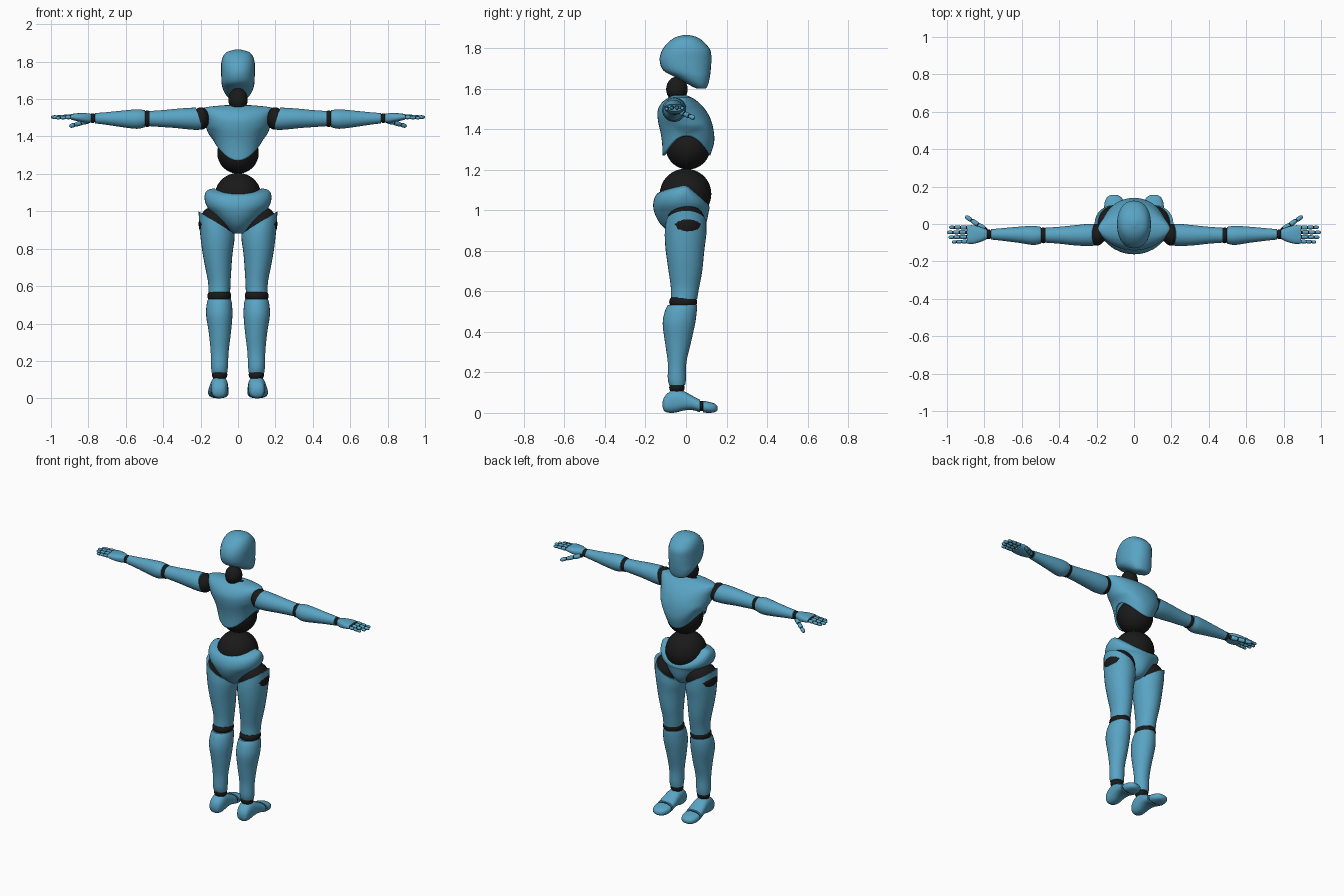
import bpy, bmesh
from math import sin, cos, pi, radians, copysign
from mathutils import Vector, Matrix


def material(name, rgb):
    m = bpy.data.materials.new(name)
    m.diffuse_color = (*rgb, 1)
    return m


BLUE = material("blue_shell", (0.10, 0.37, 0.55))
BLACK = material("black_joint", (0.01, 0.01, 0.01))


def clamp(v):
    return max(0.0, min(1.0, v))


def finish(name, bm, mat, mirror=False):
    bmesh.ops.recalc_face_normals(bm, faces=bm.faces)
    me = bpy.data.meshes.new(name)
    bm.to_mesh(me)
    bm.free()
    me.materials.append(mat)
    me.shade_smooth()
    me.set_sharp_from_angle(angle=radians(45))
    ob = bpy.data.objects.new(name, me)
    bpy.context.collection.objects.link(ob)
    if mirror:
        ob.modifiers.new("mirror", 'MIRROR').use_mirror_merge = False
    return ob


def smooth_rings(rings, steps):
    """Catmull-Rom interpolation between the given sections."""
    out = []
    for i in range(len(rings) - 1):
        a, b = rings[max(i - 1, 0)], rings[i]
        c, d = rings[i + 1], rings[min(i + 2, len(rings) - 1)]
        for s in range(steps):
            t = s / steps
            out.append([0.5 * (2 * q + (r - p) * t + (2 * p - 5 * q + 4 * r - w) * t * t
                               + (3 * q - p - 3 * r + w) * t ** 3)
                        for p, q, r, w in zip(a, b, c, d)])
    out.append(rings[-1])
    return out


def loft(name, axis, rings, mat=BLUE, n=28, steps=4, e=2.0, warp=None,
         mirror=False, caps=True, matrix=None):
    """Sections are (position, min1, max1, min2, max2) along the axis."""
    bm = bmesh.new()
    rows = []
    for t, a0, a1, b0, b1 in smooth_rings(rings, steps):
        row = []
        for k in range(n):
            c, s = cos(2 * pi * k / n), sin(2 * pi * k / n)
            u = (a0 + a1) / 2 + (a1 - a0) / 2 * copysign(abs(c) ** (2 / e), c)
            v = (b0 + b1) / 2 + (b1 - b0) / 2 * copysign(abs(s) ** (2 / e), s)
            p = Vector({'x': (t, u, v), 'y': (u, t, v), 'z': (u, v, t)}[axis])
            if warp:
                warp(p)
            row.append(bm.verts.new(matrix @ p if matrix else p))
        rows.append(row)
    for r0, r1 in zip(rows, rows[1:]):
        for k in range(n):
            j = (k + 1) % n
            bm.faces.new((r0[k], r0[j], r1[j], r1[k]))
    if caps:
        bm.faces.new(rows[0])
        bm.faces.new(rows[-1])
    return finish(name, bm, mat, mirror)


def ball(name, centre, radii, mirror=False, seg=28):
    bm = bmesh.new()
    m = Matrix.Translation(centre) @ Matrix.Diagonal((*radii, 1))
    bmesh.ops.create_uvsphere(bm, u_segments=seg, v_segments=seg // 2, radius=1, matrix=m)
    return finish(name, bm, BLACK, mirror)


# Head and neck
loft("head", 'z', [
    (1.600, -.035, .035, .055, .095), (1.608, -.052, .052, .035, .104),
    (1.63, -.070, .070, -.005, .112), (1.66, -.083, .083, -.06, .118),
    (1.69, -.088, .088, -.112, .122), (1.74, -.09, .09, -.13, .125),
    (1.79, -.09, .09, -.118, .12), (1.83, -.079, .079, -.086, .088),
    (1.853, -.056, .056, -.052, .056), (1.865, -.012, .012, -.01, .014)], e=2.2)
ball("neck", (0, -.045, 1.597), (.052, .053, .062))


# Chest shell, hem arched up at the sides
def hem(p):
    p.z += .1 * min(1, (p.x / .128) ** 2) * clamp((1.45 - p.z) / .18)


chest = loft("chest", 'z', [
    (1.27, -.125, .125, -.115, .12), (1.33, -.145, .145, -.118, .138),
    (1.38, -.16, .16, -.125, .138), (1.44, -.170, .170, -.138, .125),
    (1.49, -.181, .181, -.14, .10), (1.53, -.193, .193, -.12, .065),
    (1.555, -.178, .178, -.088, .03), (1.568, -.06, .06, -.06, 0)],
    n=40, warp=hem, caps=False)
solid = chest.modifiers.new("thickness", 'SOLIDIFY')
solid.thickness, solid.offset = .012, -1

# Waist balls
ball("upper_waist", (0, .01, 1.312), (.111, .111, .111), seg=36)
ball("lower_waist", (0, -.002, 1.08), (.125, .127, .125), seg=36)


# Pelvis, rim dipping at the front
def rim(p):
    w = clamp((p.z - 1.0) / .12)
    p.z -= w * (.09 * max(0, p.y / .11) + .03 * max(0, -p.y / .13))


loft("pelvis", 'z', [
    (.88, -.03, .03, -.06, .05), (.895, -.05, .05, -.085, .075),
    (.93, -.085, .085, -.125, .098), (.98, -.13, .13, -.153, .11),
    (1.03, -.168, .168, -.162, .116), (1.08, -.179, .179, -.157, .115),
    (1.115, -.165, .165, -.14, .11), (1.125, -.125, .125, -.11, .095)],
    n=40, warp=rim)


# Legs
def hip_cut(p):
    p.z += (p.x - .115) * .62 * clamp((p.z - .74) / .2)


ball("hip_joint", (.115, 0, .932), (.096, .097, .098), True)
loft("thigh", 'z', [
    (.562, .042, .158, -.074, .055), (.62, .04, .16, -.075, .065),
    (.70, .035, .175, -.086, .08), (.80, .028, .195, -.10, .09),
    (.88, .020, .206, -.105, .10), (.94, .018, .211, -.10, .10)],
    warp=hip_cut, mirror=True)
ball("knee_joint", (.1, -.014, .547), (.064, .069, .045), True)
loft("shin", 'z', [
    (.137, .057, .14, -.083, -.004), (.17, .054, .144, -.09, 0),
    (.25, .05, .146, -.09, .002), (.35, .038, .156, -.104, .025),
    (.44, .03, .17, -.115, .045), (.50, .032, .168, -.105, .053),
    (.532, .038, .16, -.09, .054)], mirror=True)
ball("ankle_joint", (.098, -.045, .126), (.041, .038, .035), True)
loft("foot", 'y', [
    (-.116, .088, .116, .03, .055), (-.106, .068, .136, .008, .08),
    (-.08, .057, .143, .0, .105), (-.05, .054, .146, .002, .117),
    (-.01, .053, .15, .012, .107), (.03, .051, .155, .014, .085),
    (.068, .05, .16, .004, .066)], e=2.5, mirror=True)
ball("toe_joint", (.105, .076, .034), (.05, .018, .026), True)
loft("toe", 'y', [
    (.083, .05, .16, .002, .06), (.115, .053, .157, 0, .054),
    (.143, .068, .144, .004, .045), (.156, .09, .122, .014, .032)],
    e=2.5, mirror=True)


# Arms
def shoulder_cut(p):
    p.x += (p.z - 1.495) * .3 * clamp((.30 - p.x) / .09)


ball("shoulder_joint", (.198, -.057, 1.496), (.046, .058, .06), True)
loft("upper_arm", 'x', [
    (.207, -.115, 0, 1.437, 1.554), (.25, -.118, 0, 1.436, 1.553),
    (.33, -.113, -.008, 1.445, 1.548), (.40, -.105, -.015, 1.45, 1.541),
    (.473, -.10, -.02, 1.455, 1.536)], warp=shoulder_cut, mirror=True)
ball("elbow_joint", (.485, -.061, 1.495), (.03, .042, .044), True)
loft("forearm", 'x', [
    (.497, -.105, -.016, 1.45, 1.54), (.54, -.112, -.01, 1.441, 1.545),
    (.62, -.10, -.015, 1.45, 1.538), (.70, -.09, -.022, 1.462, 1.53),
    (.765, -.083, -.028, 1.47, 1.525)], mirror=True)
ball("wrist_joint", (.777, -.055, 1.498), (.02, .026, .026), True)

# Hands
loft("palm", 'x', [
    (.786, -.08, -.03, 1.474, 1.521), (.82, -.096, -.016, 1.475, 1.525),
    (.86, -.106, -.007, 1.482, 1.524), (.892, -.105, -.008, 1.49, 1.52)],
    e=2.6, mirror=True)


def finger(name, start, end, r, parts=3):
    a, b = Vector(start), Vector(end)
    seg = (b - a) / parts
    length = seg.length
    turn = seg.to_track_quat('X', 'Z').to_matrix().to_4x4()
    for i in range(parts):
        p = a + seg * i
        q = r * (1 - .1 * i)
        tip = .35 if i == parts - 1 else .85
        rings = [(f * length, -q * s, q * s, -q * s, q * s)
                 for f, s in ((.12, .85), (.3, 1), (.75, .95), (.97, tip))]
        loft(f"{name}_segment_{i + 1}", 'x', rings, n=12, steps=2, mirror=True,
             matrix=Matrix.Translation(p) @ turn)
        ball(f"{name}_joint_{i + 1}", p, (q * .88,) * 3, True, seg=12)


finger("little_finger", (.892, -.093, 1.503), (.975, -.096, 1.499), .0105)
finger("ring_finger", (.895, -.069, 1.506), (.993, -.071, 1.502), .0115)
finger("middle_finger", (.897, -.044, 1.507), (1.001, -.045, 1.503), .012)
finger("index_finger", (.895, -.019, 1.506), (.990, -.018, 1.502), .0115)
finger("thumb", (.795, -.03, 1.485), (.902, .042, 1.454), .0145)
